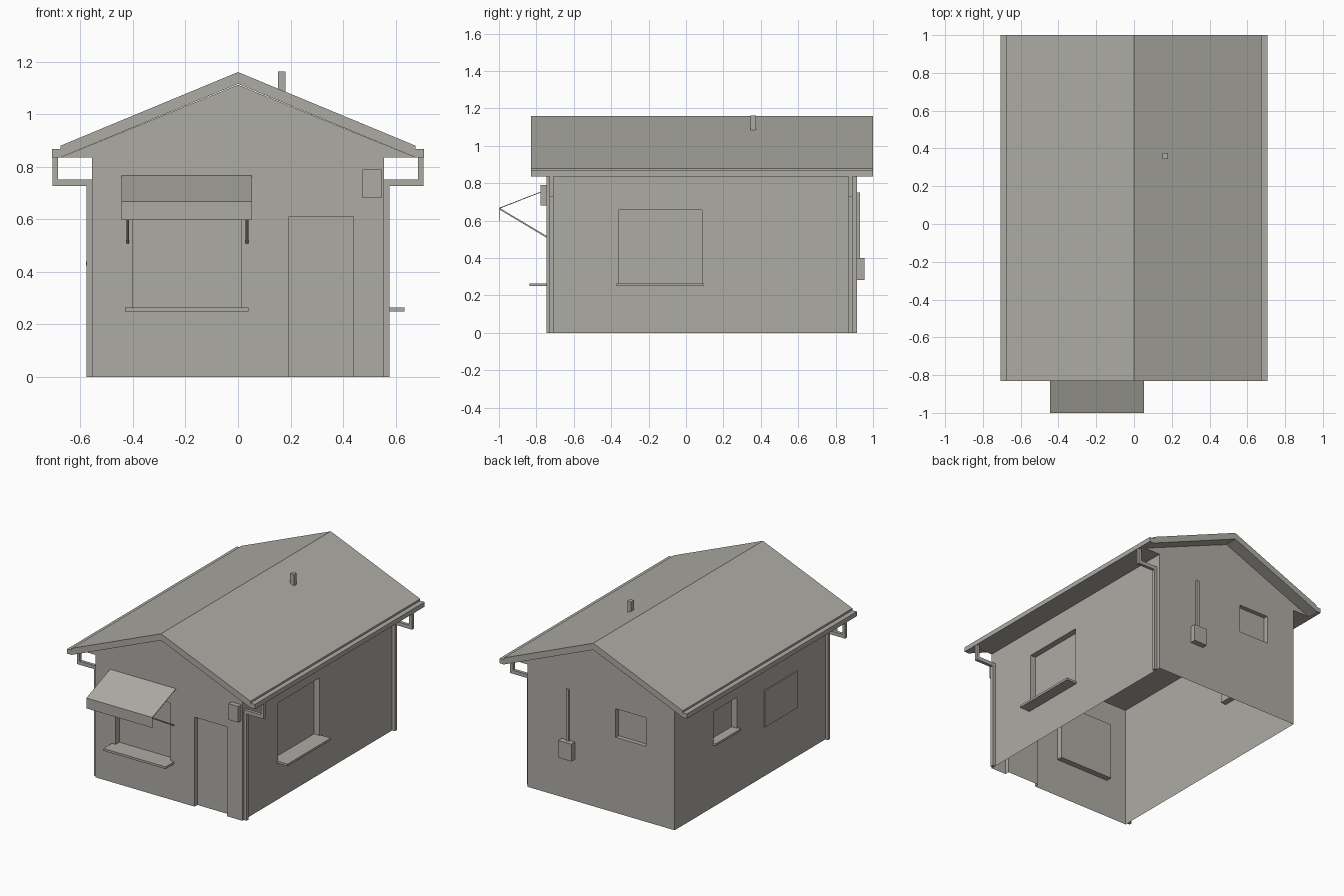
import bpy, bmesh
from mathutils import Vector

cube = bpy.data.objects.get("Cube")
if cube:
    bpy.data.objects.remove(cube, do_unlink=True)

plaster = bpy.data.materials.new("warm_grey")
plaster.use_nodes = True
colour = (0.42, 0.41, 0.375, 1)
plaster.diffuse_color = colour
plaster.node_tree.nodes["Principled BSDF"].inputs["Base Color"].default_value = colour

WX, WY0, WY1, WZ = 0.555, -0.745, 0.915, 0.835   # wall faces and height
EAVE, RY0, RY1 = 0.675, -0.83, 1.0               # roof extents


def finish(name, bm, recalc=True):
    bmesh.ops.remove_doubles(bm, verts=bm.verts, dist=1e-5)
    if recalc:
        bmesh.ops.recalc_face_normals(bm, faces=bm.faces)
    mesh = bpy.data.meshes.new(name)
    bm.to_mesh(mesh)
    bm.free()
    mesh.materials.append(plaster)
    obj = bpy.data.objects.new(name, mesh)
    bpy.context.scene.collection.objects.link(obj)
    return obj


def prism(name, profile, axis, lo, hi):
    """Extrude a closed profile along x (profile in y,z) or y (profile in x,z)."""
    bm = bmesh.new()
    point = (lambda p, d: (d, *p)) if axis == "x" else (lambda p, d: (p[0], d, p[1]))
    face = bm.faces.new([bm.verts.new(point(p, lo)) for p in profile])
    ext = bmesh.ops.extrude_face_region(bm, geom=[face])
    shift = (hi - lo, 0, 0) if axis == "x" else (0, hi - lo, 0)
    bmesh.ops.translate(bm, vec=shift, verts=[v for v in ext["geom"] if isinstance(v, bmesh.types.BMVert)])
    return finish(name, bm)


def box(name, x, y, z):
    return prism(name, [(x[0], z[0]), (x[1], z[0]), (x[1], z[1]), (x[0], z[1])], "y", *y)


def wall(name, origin, along, length, holes):
    """Sheet wall with openings (u0, u1, z0, z1, depth) pushed inwards as recesses."""
    origin, along = Vector(origin), Vector(along)
    inward = Vector((0, 0, 1)).cross(along)
    bm = bmesh.new()

    def quad(*pts):
        bm.faces.new([bm.verts.new(origin + along * u + Vector((0, 0, z)) + inward * d) for u, z, d in pts])

    us = sorted({0, length, *(h[0] for h in holes), *(h[1] for h in holes)})
    zs = sorted({0, WZ, *(h[2] for h in holes), *(h[3] for h in holes)})
    for a, b in zip(us, us[1:]):
        for c, d in zip(zs, zs[1:]):
            u, z = (a + b) / 2, (c + d) / 2
            if not any(h[0] < u < h[1] and h[2] < z < h[3] for h in holes):
                quad((a, c, 0), (b, c, 0), (b, d, 0), (a, d, 0))
    for a, b, c, d, t in holes:
        ring = [(a, c), (b, c), (b, d), (a, d)]
        quad(*[(u, z, t) for u, z in ring])
        for i, p in enumerate(ring):
            q = ring[(i + 1) % 4]
            if p[1] + q[1] > 0:
                quad((*p, 0), (*q, 0), (*q, t), (*p, t))
    return finish(name, bm, recalc=False)


# Walls with recessed windows and door
wall("front_wall", (-WX, WY0, 0), (1, 0, 0), 2 * WX,
     [(WX - 0.402, WX + 0.011, 0.265, 0.657, 0.04), (WX + 0.194, WX + 0.44, 0, 0.61, 0.03)])
wall("left_wall", (WX, WY0, 0), (0, 1, 0), WY1 - WY0, [(-0.36 - WY0, 0.085 - WY0, 0.265, 0.657, 0.04)])
wall("back_wall", (WX, WY1, 0), (-1, 0, 0), 2 * WX, [(WX + 0.11, WX + 0.337, 0.515, 0.71, 0.03)])
wall("right_wall", (-WX, WY1, 0), (0, -1, 0), WY1 - WY0, [(WY1 - 0.495, WY1 - 0.245, 0.44, 0.65, 0.04)])
box("right_shutter_panel", (-WX - 0.006, -WX), (-0.40, -0.05), (0.335, 0.585))

# Window sills
box("front_sill", (-0.43, 0.04), (-0.837, WY0), (0.25, 0.265))
box("left_sill", (WX, 0.634), (-0.372, 0.094), (0.25, 0.265))
box("right_sill", (-0.579, -WX), (0.235, 0.505), (0.425, 0.44))

# Gable block with flat soffit, and roof
prism("gable_and_eaves", [(-EAVE, WZ), (EAVE, WZ), (0, 1.112)], "y", WY0, WY1)
prism("roof", [(-EAVE, 0.88), (0, 1.16), (EAVE, 0.88), (EAVE, WZ), (0, 1.115), (-EAVE, WZ)], "y", RY0, RY1)
box("roof_vent", (0.152, 0.18), (0.345, 0.375), (1.05, 1.163))

# Gutters
for side, s in (("left", 1), ("right", -1)):
    box(side + "_gutter", sorted((s * EAVE, s * 0.708)), (RY0, RY1), (WZ, 0.867))

# Downpipes: drop from the gutter, return to the wall, run to the ground
pipe = [(0.705, WZ), (0.705, 0.727), (0.576, 0.727), (0.576, 0), (WX, 0),
        (WX, 0.752), (0.684, 0.752), (0.684, WZ)]
for name, s, y in (("left_front", 1, -0.73), ("left_back", 1, 0.869), ("right_front", -1, -0.73)):
    prism(name + "_downpipe", [(s * x, z) for x, z in pipe], "y", y, y + 0.021)

# Awning sheet with hanging valance, and its two struts
prism("awning", [(WY0, 0.767), (-1.0, 0.668), (-1.0, 0.597), (-0.997, 0.597),
                 (-0.997, 0.664), (WY0, 0.763)], "x", -0.444, 0.053)
for i, x in enumerate((-0.425, 0.029)):
    prism(f"awning_strut_{i + 1}", [(WY0, 0.508), (WY0, 0.518), (-0.995, 0.667), (-0.995, 0.658)],
          "x", x, x + 0.01)

# Wall boxes and rear conduit
box("front_wall_box", (0.474, 0.546), (-0.778, WY0), (0.68, 0.79))
box("meter_box", (0.198, 0.297), (WY1, 0.954), (0.283, 0.40))
box("meter_conduit", (0.237, 0.257), (WY1, 0.929), (0.40, 0.75))
